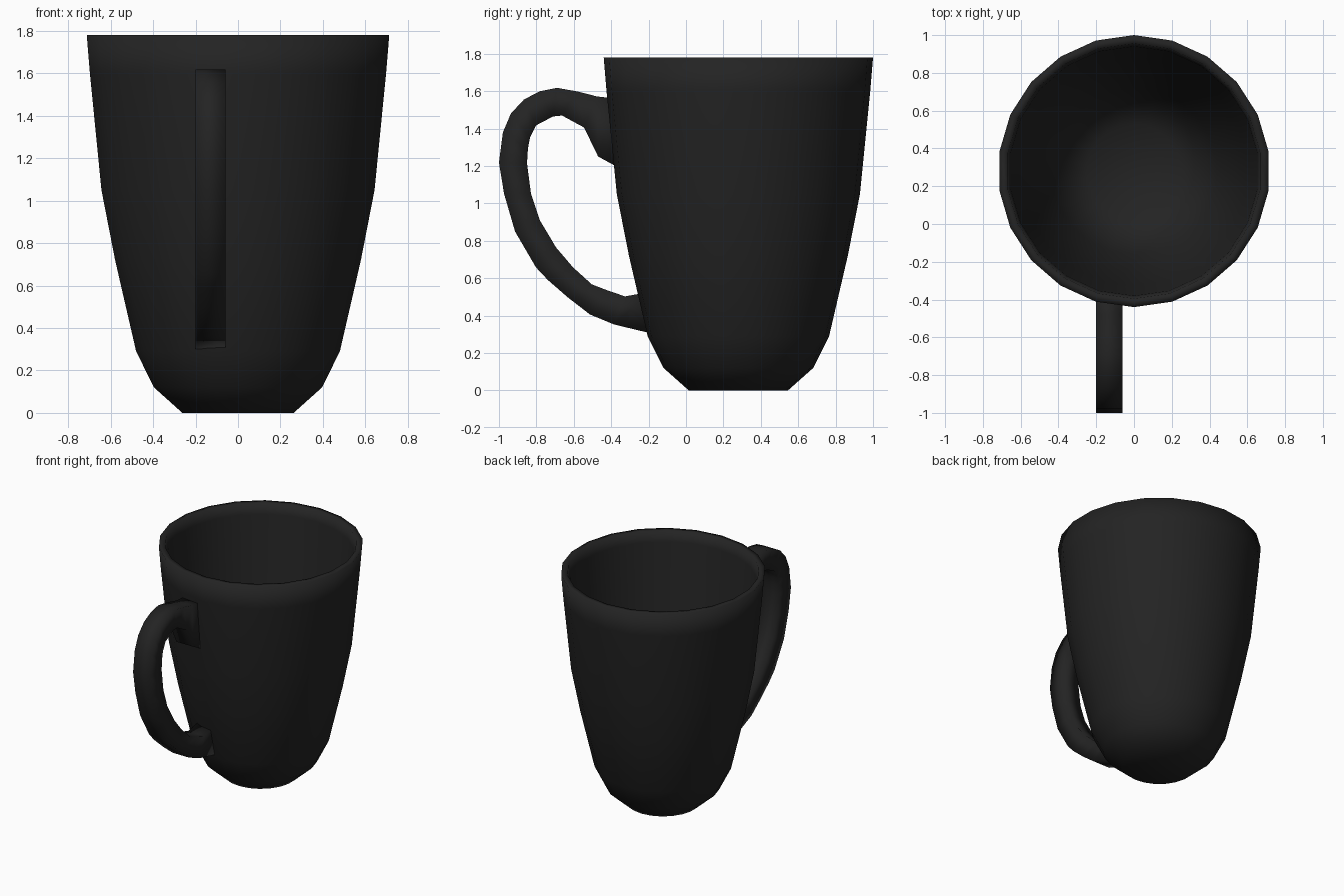
import bpy, bmesh, math

if "Cube" in bpy.data.objects:
    bpy.data.objects.remove(bpy.data.objects["Cube"])

black = bpy.data.materials.new("black_glaze")
black.diffuse_color = (0.017, 0.017, 0.017, 1)
black.use_nodes = True
black.node_tree.nodes["Principled BSDF"].inputs["Base Color"].default_value = black.diffuse_color


def finish(name, bm):
    bmesh.ops.recalc_face_normals(bm, faces=bm.faces[:])
    for f in bm.faces:
        f.smooth = True
    me = bpy.data.meshes.new(name)
    bm.to_mesh(me)
    bm.free()
    me.materials.append(black)
    ob = bpy.data.objects.new(name, me)
    bpy.context.collection.objects.link(ob)
    return ob


def skin(bm, rings):
    # quads between successive closed rings, capped at both ends
    n = len(rings[0])
    for a, b in zip(rings, rings[1:]):
        for i in range(n):
            j = (i + 1) % n
            bm.faces.new((a[i], a[j], b[j], b[i]))
    bm.faces.new(rings[0])
    bm.faces.new(rings[-1])


# Cup: 22-sided lathe, outside from base to rim, then inside down to the floor
SIDES, CY = 22, 0.28
profile = [(0.265, 0), (0.40, 0.12), (0.485, 0.29), (0.585, 0.72), (0.65, 1.05),
           (0.705, 1.60), (0.72, 1.78), (0.675, 1.78), (0.66, 1.70), (0.605, 1.05),
           (0.54, 0.72), (0.44, 0.30), (0.36, 0.15), (0.25, 0.06)]
bm = bmesh.new()
rings = []
for r, z in profile:
    ring = []
    for i in range(SIDES):
        a = math.pi / 2 + 2 * math.pi * i / SIDES
        ring.append(bm.verts.new((r * math.cos(a), CY + r * math.sin(a), z)))
    rings.append(ring)
skin(bm, rings)
finish("cup", bm)

# Handle: rectangular section, outer and inner (y, z) edge at each station
X0, X1 = -0.20, -0.06
outer = [(-.37, 1.56), (-.476, 1.572), (-.583, 1.599), (-.69, 1.618), (-.78, 1.60),
         (-.866, 1.556), (-.936, 1.481), (-.979, 1.38), (-1, 1.219), (-.973, 1.053),
         (-.914, .85), (-.802, .658), (-.738, .59), (-.631, .497), (-.513, .406),
         (-.385, .353), (-.165, .30)]
inner = [(-.34, 1.18), (-.47, 1.251), (-.545, 1.406), (-.663, 1.47), (-.711, 1.465),
         (-.802, 1.417), (-.834, 1.353), (-.845, 1.294), (-.85, 1.214), (-.829, 1.053),
         (-.781, .909), (-.695, .765), (-.604, .658), (-.503, .567), (-.42, .535),
         (-.326, .503), (-.205, .525)]
bm = bmesh.new()
skin(bm, [[bm.verts.new((x, *p)) for x, p in ((X0, o), (X1, o), (X1, i), (X0, i))]
          for o, i in zip(outer, inner)])
finish("handle", bm)
